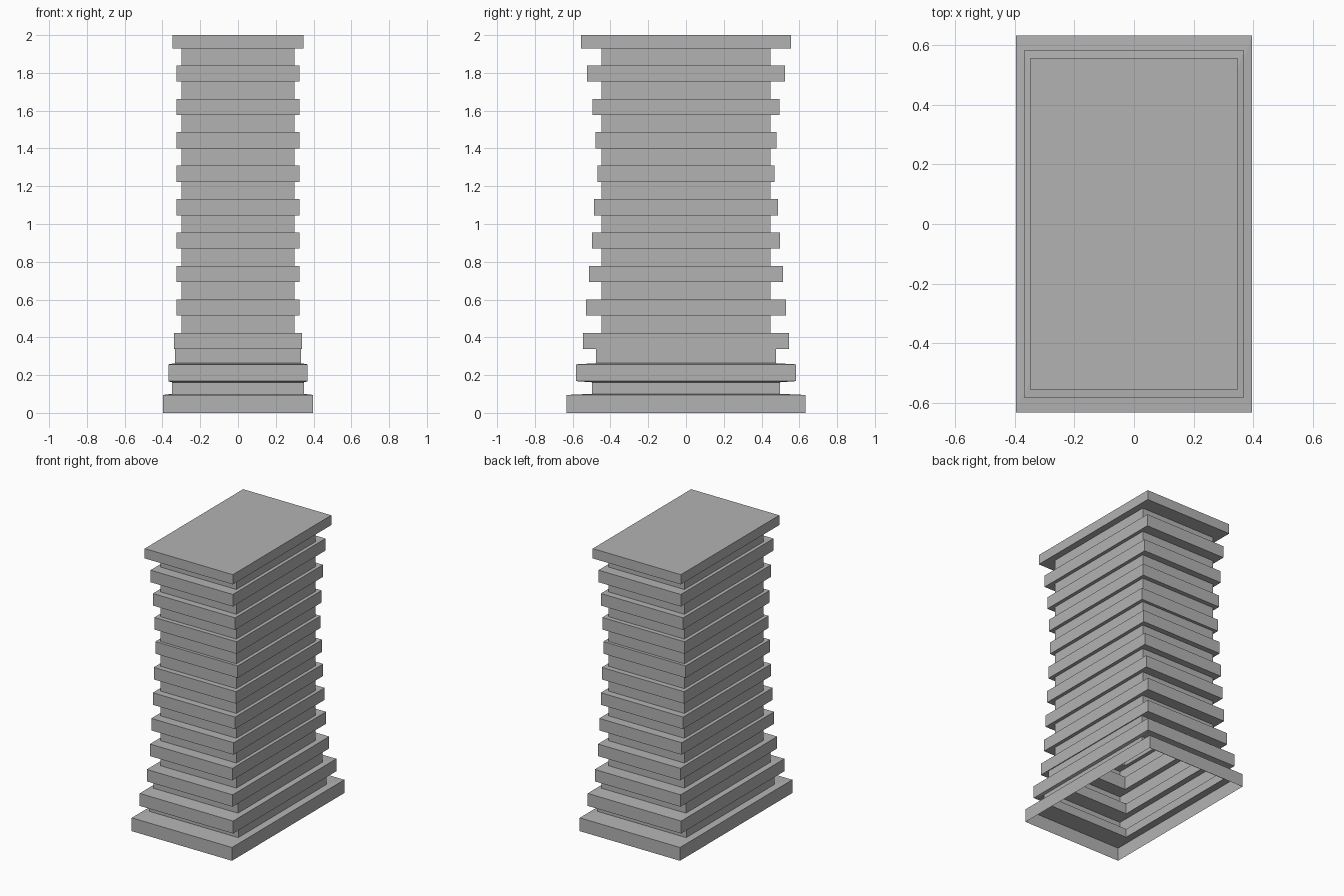
import bpy
import bmesh

cube = bpy.data.objects.get("Cube")
if cube:
    bpy.data.objects.remove(cube, do_unlink=True)

grey = bpy.data.materials.new("plain grey")
grey.use_nodes = True
colour = (0.45, 0.45, 0.45, 1)
grey.diffuse_color = colour
grey.node_tree.nodes["Principled BSDF"].inputs["Base Color"].default_value = colour

# Stepped profile: (height, half width, half depth), foot first
profile = [
    (0, 0.396, 0.633), (0.095, 0.396, 0.633),
    (0.101, 0.35, 0.497), (0.162, 0.35, 0.497),
    (0.168, 0.369, 0.582), (0.257, 0.369, 0.582),
    (0.263, 0.333, 0.476), (0.337, 0.333, 0.476),
    (0.337, 0.339, 0.545), (0.422, 0.339, 0.545),
]

# Evenly spaced slabs whose depth narrows towards the waist
core = (0.30, 0.447)
slab_depths = [0.529, 0.513, 0.497, 0.486, 0.468, 0.48, 0.496, 0.523]
top_z = 0.422
for i, depth in enumerate(slab_depths):
    bottom = 0.515 + i * 0.177
    profile += [(top_z, *core), (bottom, *core)]
    top_z = bottom + 0.086
    profile += [(bottom, 0.325, depth), (top_z, 0.325, depth)]

# Cap slab
profile += [(top_z, *core), (1.93, *core), (1.93, 0.348, 0.555), (2, 0.348, 0.555)]

# Rectangular shell, closed on top and open underneath
bm = bmesh.new()
rings = [[bm.verts.new((sx * w, sy * d, z))
          for sx, sy in ((-1, -1), (1, -1), (1, 1), (-1, 1))]
         for z, w, d in profile]
for low, high in zip(rings, rings[1:]):
    for i in range(4):
        j = (i + 1) % 4
        bm.faces.new((low[i], low[j], high[j], high[i]))
bm.faces.new(rings[-1])

mesh = bpy.data.meshes.new("stepped_tower")
bm.to_mesh(mesh)
bm.free()
mesh.materials.append(grey)
tower = bpy.data.objects.new("stepped_tower", mesh)
bpy.context.collection.objects.link(tower)
